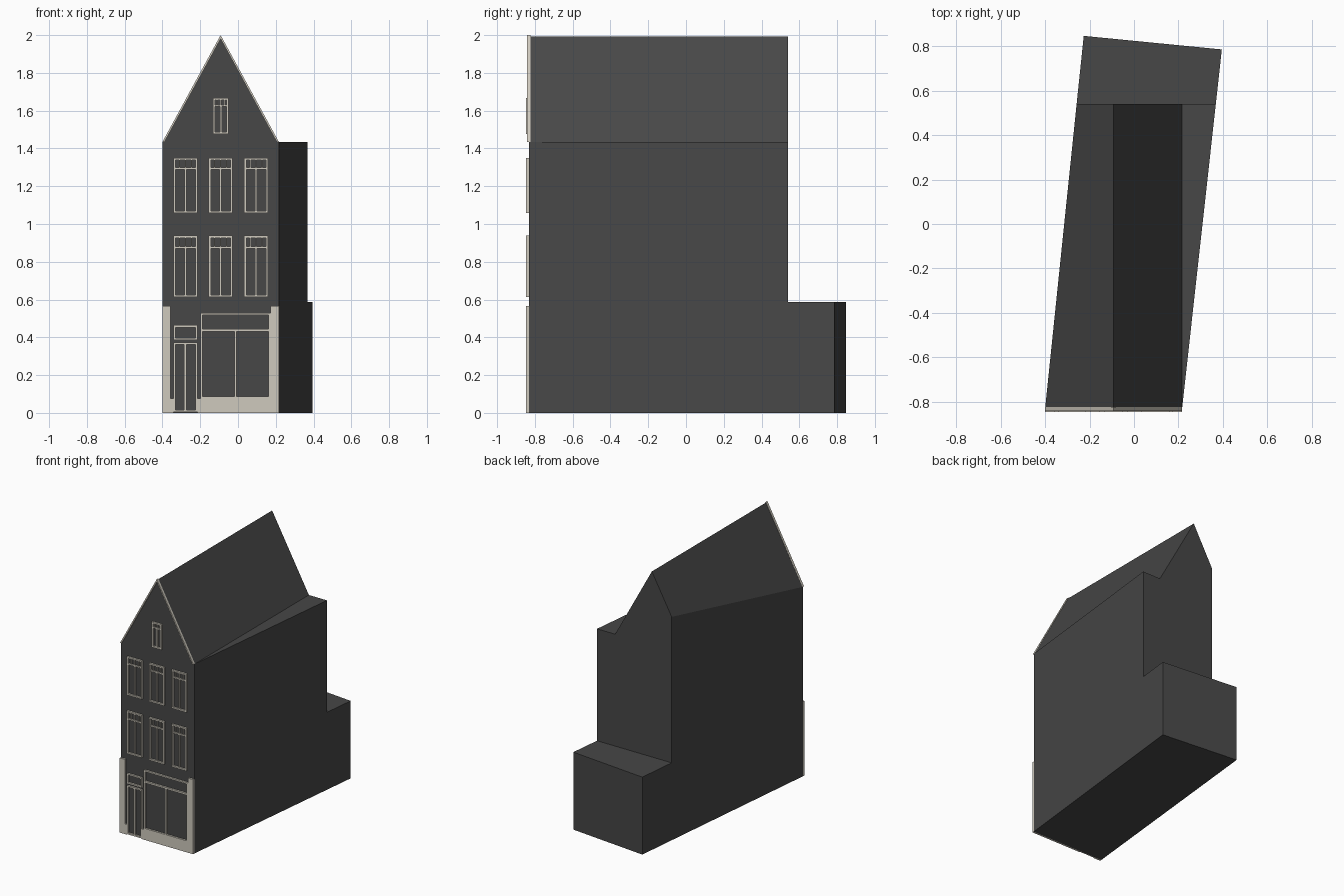
import bpy
import bmesh

if "Cube" in bpy.data.objects:
    bpy.data.objects.remove(bpy.data.objects["Cube"])


def material(name, rgb):
    m = bpy.data.materials.new(name)
    m.diffuse_color = (*rgb, 1)
    m.use_nodes = True
    m.node_tree.nodes["Principled BSDF"].inputs["Base Color"].default_value = m.diffuse_color
    return m


DARK = material("dark_grey", (0.063, 0.063, 0.063))
PALE = material("pale_stone", (0.62, 0.585, 0.51))

FACADE, FRONT = -0.832, -0.846      # wall plane and front of the trim
SETBACK, ANNEX_H, EAVE = 0.54, 0.587, 1.435
LEFT, RIGHT, RIDGE = -0.40, 0.216, -0.092


def make_object(name, bm, mat):
    bmesh.ops.recalc_face_normals(bm, faces=bm.faces)
    me = bpy.data.meshes.new(name)
    bm.to_mesh(me)
    bm.free()
    me.materials.append(mat)
    ob = bpy.data.objects.new(name, me)
    bpy.context.collection.objects.link(ob)
    return ob


def add_prism(bm, profile, y0, y1):
    """Extrude an x-z outline from y0 to y1."""
    a = [bm.verts.new((x, y0, z)) for x, z in profile]
    b = [bm.verts.new((x, y1, z)) for x, z in profile]
    bm.faces.new(a)
    bm.faces.new(b[::-1])
    n = len(a)
    for i in range(n):
        j = (i + 1) % n
        bm.faces.new((a[i], b[i], b[j], a[j]))


def add_bar(bm, x0, x1, z0, z1, y0=FRONT):
    add_prism(bm, [(x0, z0), (x1, z0), (x1, z1), (x0, z1)], y0, FACADE)


def add_frame(bm, x0, x1, z0, z1, t=0.011):
    """Rectangular frame with an open middle."""
    add_bar(bm, x0, x0 + t, z0, z1)
    add_bar(bm, x1 - t, x1, z0, z1)
    add_bar(bm, x0 + t, x1 - t, z0, z0 + t)
    add_bar(bm, x0 + t, x1 - t, z1 - t, z1)


# House: skewed plan, gabled tower and low rear annex in one shell
points = {
    "fl": (LEFT, FACADE, 0), "fr": (RIGHT, FACADE, 0),
    "fle": (LEFT, FACADE, EAVE), "fre": (RIGHT, FACADE, EAVE),
    "fa": (RIDGE, FACADE, 1.993),
    "tl": (-0.258, SETBACK, 1.693), "ta": (RIDGE, SETBACK, 1.993),
    "te": (RIGHT, SETBACK, EAVE), "tr": (0.368, SETBACK, EAVE),
    "sl": (-0.258, SETBACK, ANNEX_H), "sr": (0.368, SETBACK, ANNEX_H),
    "bl": (-0.226, 0.846, 0), "br": (0.395, 0.785, 0),
    "blt": (-0.226, 0.846, ANNEX_H), "brt": (0.395, 0.785, ANNEX_H),
}
bm = bmesh.new()
v = {k: bm.verts.new(p) for k, p in points.items()}
for loop in (
    "fl fr fre fa fle",         # front gable wall
    "fl fle tl sl blt bl",      # left wall
    "fr br brt sr tr fre",      # right wall
    "bl blt brt br",            # annex rear
    "sl sr brt blt",            # annex roof
    "sl tl ta te tr sr",        # tower rear
    "fle fa ta tl",             # left roof slope
    "fa fre te ta",             # right roof slope
    "fre tr te",                # flat gutter wedge
    "fl bl br fr",              # underside
):
    bm.faces.new([v[k] for k in loop.split()])
make_object("house_body", bm, DARK)

# Gable coping
bm = bmesh.new()
for eave, inner in ((LEFT, LEFT + 0.011), (RIGHT, RIGHT - 0.011)):
    add_prism(bm, [(eave, EAVE), (RIDGE, 2.0), (RIDGE, 1.98), (inner, EAVE)],
              -0.842, -0.824)
make_object("gable_coping", bm, PALE)


# Sash windows with a transom, a mullion and small upper panes
def window(name, cx, w, z0, z1, transom):
    bm = bmesh.new()
    x0, x1 = cx - w / 2, cx + w / 2
    add_frame(bm, x0, x1, z0, z1)
    add_bar(bm, x0 + 0.011, x1 - 0.011, transom - 0.005, transom + 0.005, FRONT + 0.003)
    add_bar(bm, cx - 0.005, cx + 0.005, z0 + 0.011, transom - 0.005, FRONT + 0.003)
    for k in (-0.25, 0, 0.25):
        c = cx + k * w
        add_bar(bm, c - 0.003, c + 0.003, transom + 0.005, z1 - 0.011, FRONT + 0.003)
    make_object(name, bm, PALE)


for i, cx in enumerate((-0.278, -0.092, 0.096)):
    window(f"first_floor_window_{i + 1}", cx, 0.126, 0.614, 0.938, 0.875)
    window(f"second_floor_window_{i + 1}", cx, 0.126, 1.058, 1.349, 1.293)
window("attic_window", -0.091, 0.083, 1.476, 1.668, 1.626)

# Door with overlight
bm = bmesh.new()
add_frame(bm, -0.341, -0.215, 0.004, 0.373)
add_bar(bm, -0.285, -0.272, 0.015, 0.362)
add_frame(bm, -0.341, -0.215, 0.386, 0.464)
make_object("door_frame", bm, PALE)

# Shop window
bm = bmesh.new()
add_frame(bm, -0.198, 0.173, 0.076, 0.528)
add_bar(bm, -0.187, 0.162, 0.432, 0.445)
add_bar(bm, -0.018, -0.007, 0.087, 0.432)
make_object("shop_window_frame", bm, PALE)

# Corner pilasters and plinth
bm = bmesh.new()
add_bar(bm, LEFT, -0.357, 0, 0.565)
add_bar(bm, 0.173, RIGHT, 0, 0.565)
make_object("pilasters", bm, PALE)
bm = bmesh.new()
add_bar(bm, -0.357, -0.341, 0, 0.076)
add_bar(bm, -0.215, 0.173, 0, 0.076)
make_object("plinth", bm, PALE)
